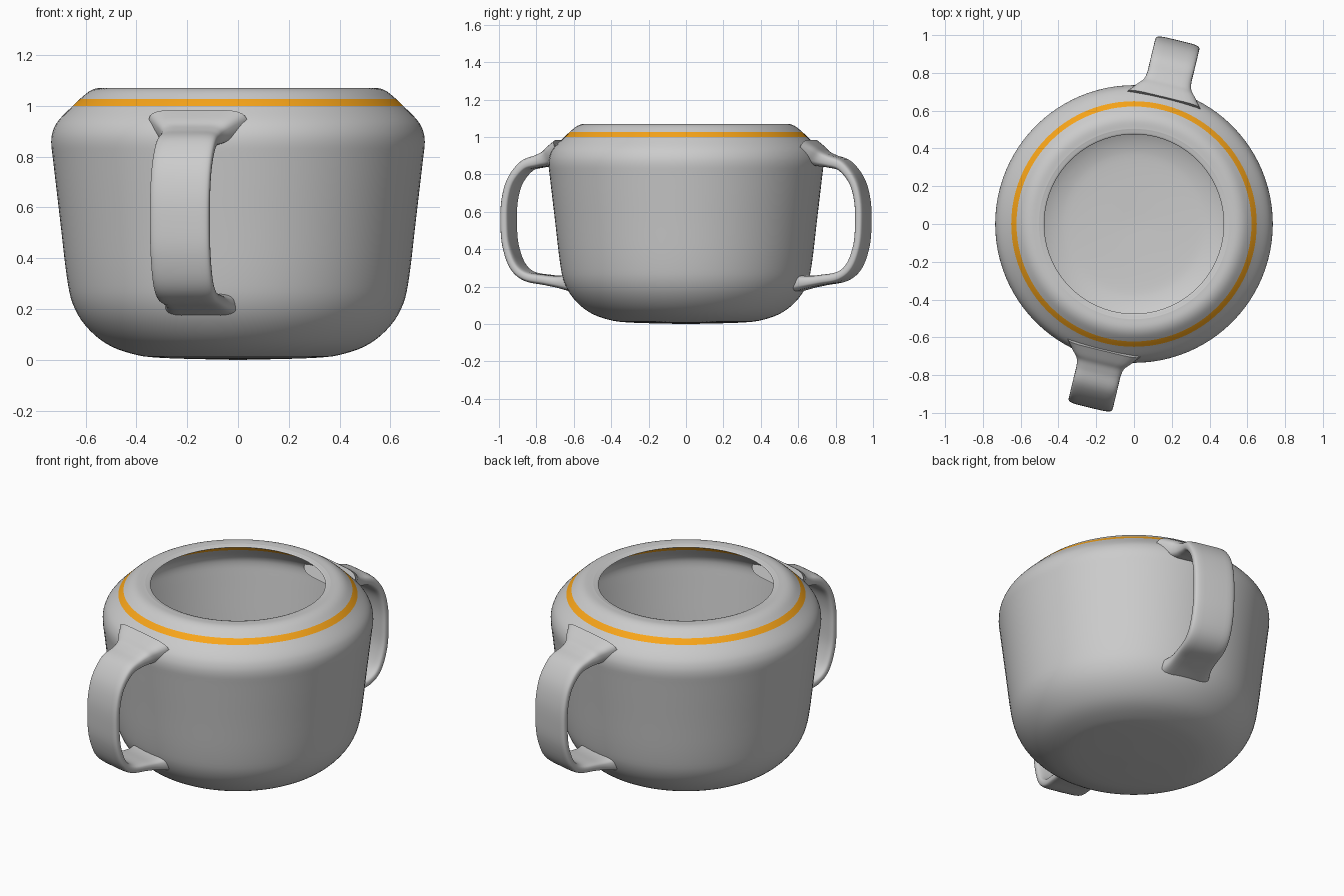
import bpy, bmesh, math
from mathutils import Vector

if "Cube" in bpy.data.objects:
    bpy.data.objects.remove(bpy.data.objects["Cube"])


def spline(points, steps):
    """Catmull-Rom curve through points of any dimension."""
    p = [Vector(q) for q in points]
    p = [2 * p[0] - p[1]] + p + [2 * p[-1] - p[-2]]
    out = []
    for i in range(1, len(p) - 2):
        a, b, c, d = p[i - 1:i + 3]
        for s in range(steps):
            t = s / steps
            out.append(0.5 * (2 * b + (c - a) * t + (2 * a - 5 * b + 4 * c - d) * t * t
                              + (3 * b - a - 3 * c + d) * t ** 3))
    return out + [p[-2]]


def make_object(name, bm):
    bmesh.ops.recalc_face_normals(bm, faces=bm.faces[:])
    me = bpy.data.meshes.new(name)
    bm.to_mesh(me)
    bm.free()
    ob = bpy.data.objects.new(name, me)
    bpy.context.collection.objects.link(ob)
    bpy.ops.object.select_all(action='DESELECT')
    ob.select_set(True)
    bpy.context.view_layer.objects.active = ob
    bpy.ops.object.shade_smooth_by_angle(angle=math.radians(50))
    return ob


# Pot: lathed outer and inner wall, with the stripe showing on both sides
OUTER = [(0, 0), (0.3, 0.008), (0.42, 0.025), (0.52, 0.065), (0.6, 0.135), (0.65, 0.22),
         (0.674, 0.33), (0.70, 0.55), (0.727, 0.78), (0.735, 0.86), (0.725, 0.91),
         (0.70, 0.95), (0.65, 1.0), (0.622, 1.027), (0.585, 1.057), (0.55, 1.07), (0.51, 1.07)]
INNER = [(0.50, 1.069), (0.475, 1.061), (0.515, 1.043), (0.56, 1.03), (0.60, 1.002),
         (0.624, 0.975), (0.67, 0.93), (0.692, 0.90), (0.70, 0.86), (0.692, 0.78),
         (0.665, 0.55), (0.64, 0.33), (0.615, 0.235), (0.57, 0.16), (0.5, 0.1),
         (0.41, 0.06), (0.3, 0.045), (0, 0.035)]
STEPS, SEG = 4, 96
profile = spline(OUTER + INNER, STEPS)
stripe_spans = (12, len(OUTER) + 4)

bm = bmesh.new()
rings = []
for r, z in profile:
    rings.append([bm.verts.new((r * math.cos(2 * math.pi * k / SEG),
                                r * math.sin(2 * math.pi * k / SEG), z)) for k in range(SEG)])
for i in range(len(rings) - 1):
    for k in range(SEG):
        n = (k + 1) % SEG
        f = bm.faces.new((rings[i][k], rings[i][n], rings[i + 1][n], rings[i + 1][k]))
        f.material_index = int(i // STEPS in stripe_spans)
bmesh.ops.remove_doubles(bm, verts=bm.verts[:], dist=1e-5)
pot = make_object("pot", bm)
grey = bpy.data.materials.new("grey")
grey.diffuse_color = (0.8, 0.8, 0.8, 1)
grey.use_nodes = True
grey.node_tree.nodes["Principled BSDF"].inputs["Base Color"].default_value = grey.diffuse_color
orange = bpy.data.materials.new("orange")
orange.diffuse_color = (0.95, 0.38, 0.01, 1)
orange.use_nodes = True
orange.node_tree.nodes["Principled BSDF"].inputs["Base Color"].default_value = orange.diffuse_color
pot.data.materials.append(grey)
pot.data.materials.append(orange)

# Handles: flat rounded strap (radius, height, thickness, width) flaring into the wall
STRAP = [(0.665, 0.925, 0.13, 0.40), (0.71, 0.905, 0.11, 0.33), (0.75, 0.886, 0.088, 0.265),
         (0.80, 0.871, 0.07, 0.24), (0.875, 0.845, 0.06, 0.24), (0.94, 0.765, 0.052, 0.24),
         (0.97, 0.66, 0.05, 0.24), (0.975, 0.54, 0.05, 0.24), (0.965, 0.42, 0.05, 0.24),
         (0.925, 0.31, 0.052, 0.24), (0.86, 0.255, 0.054, 0.24), (0.76, 0.236, 0.056, 0.24),
         (0.69, 0.226, 0.065, 0.25), (0.62, 0.22, 0.09, 0.29)]


def handle(name, angle):
    out = Vector((math.cos(angle), math.sin(angle), 0))
    side = Vector((-out.y, out.x, 0))
    path = spline(STRAP, 5)
    bm = bmesh.new()
    loops = []
    for i, (r, z, th, w) in enumerate(path):
        a, b = path[max(i - 1, 0)], path[min(i + 1, len(path) - 1)]
        tan = Vector((b[0] - a[0], b[1] - a[1])).normalized()
        normal = out * -tan.y + Vector((0, 0, tan.x))
        loop = []
        for k in range(28):
            t = 2 * math.pi * k / 28
            c, s = math.cos(t), math.sin(t)
            x = math.copysign(abs(c) ** 0.4, c) * w / 2
            y = math.copysign(abs(s) ** 0.6, s) * th / 2
            loop.append(bm.verts.new(out * r + Vector((0, 0, z)) + side * x + normal * y))
        loops.append(loop)
    for p, q in zip(loops, loops[1:]):
        for k in range(28):
            n = (k + 1) % 28
            bm.faces.new((p[k], p[n], q[n], q[k]))
    bm.faces.new(loops[0])
    bm.faces.new(loops[-1])
    return make_object(name, bm)


front = math.atan2(-0.975, -0.235)
handle("front_handle", front)
handle("back_handle", front + math.pi)
